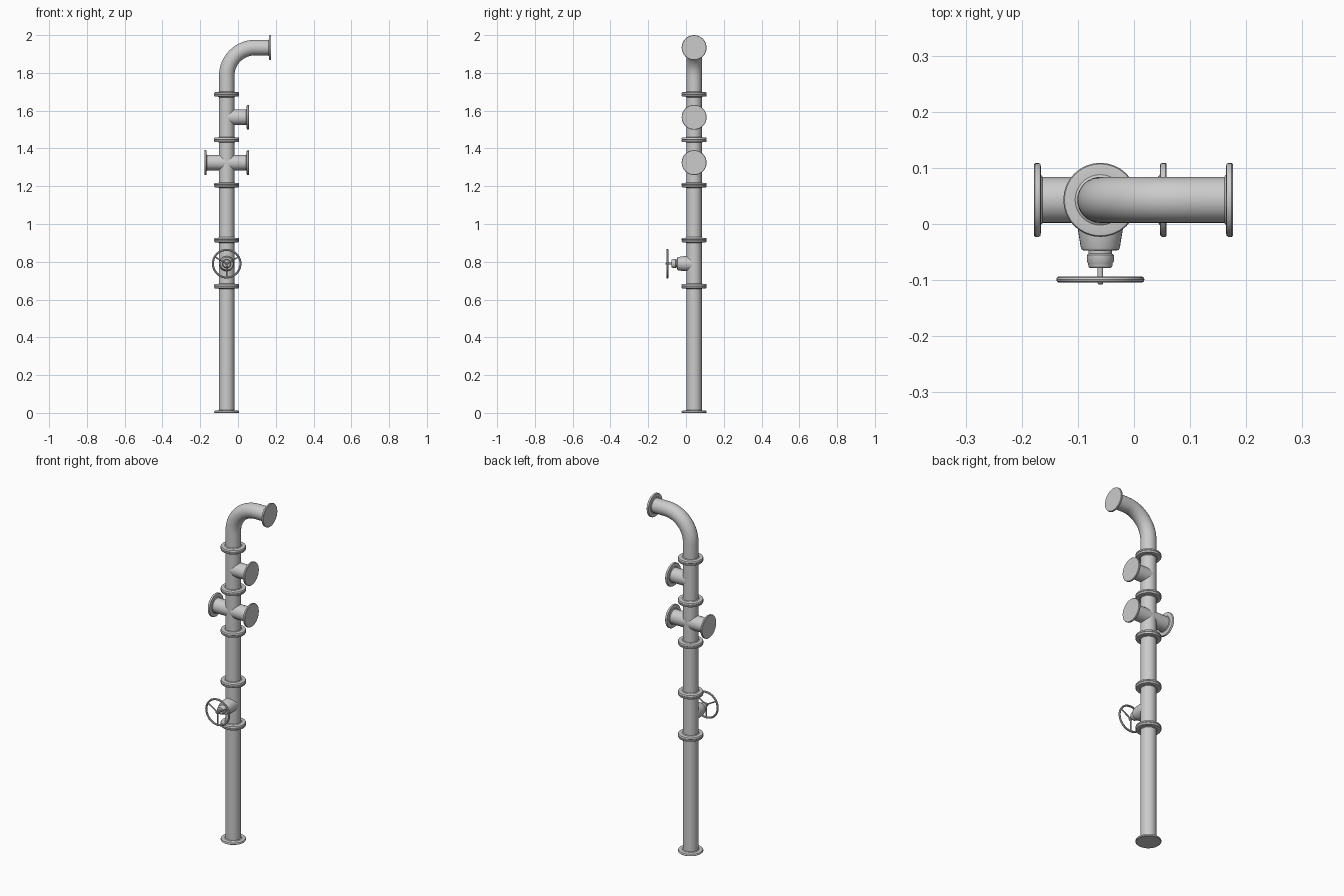
import bpy, bmesh, math
from mathutils import Vector

if "Cube" in bpy.data.objects:
    bpy.data.objects.remove(bpy.data.objects["Cube"])

CX, CY = -0.06, 0.043          # axis of the riser
R = 0.041                      # pipe radius
SIDES = 32
UP, RIGHT, FRONT = Vector((0, 0, 1)), Vector((1, 0, 0)), Vector((0, -1, 0))
# flange profile: distance from the mating face, radius
FLANGE = [(0, 0), (0, .064), (.002, .066), (.008, .066), (.011, .064),
          (.012, .059), (.012, .045), (.015, R)]


def at(z):
    return Vector((CX, CY, z))


def sweep(name, rings, sides=SIDES):
    """Skin circular rings given as (centre, axis, radius)."""
    bm = bmesh.new()
    loops = []
    for c, axis, r in rings:
        u = RIGHT if abs(axis.y) > .9 else Vector((0, 1, 0))
        v = axis.cross(u)
        if r == 0:
            loops.append([bm.verts.new(c)] * sides)
        else:
            loops.append([bm.verts.new(c + r * (math.cos(a) * u + math.sin(a) * v))
                          for a in (2 * math.pi * i / sides for i in range(sides))])
    for a, b in zip(loops, loops[1:]):
        for i in range(sides):
            j = (i + 1) % sides
            bm.faces.new(list(dict.fromkeys((a[i], a[j], b[j], b[i]))))
    bmesh.ops.recalc_face_normals(bm, faces=bm.faces)
    me = bpy.data.meshes.new(name)
    bm.to_mesh(me)
    bm.free()
    return finish(bpy.data.objects.new(name, me))


def finish(ob):
    if ob.name not in bpy.context.collection.objects:
        bpy.context.collection.objects.link(ob)
    bpy.ops.object.select_all(action='DESELECT')
    bpy.context.view_layer.objects.active = ob
    ob.select_set(True)
    bpy.ops.object.shade_smooth_by_angle(angle=math.radians(35))
    return ob


def start_flange(p, axis):
    return [(p + axis * d, axis, r) for d, r in FLANGE]


def end_flange(p, axis):
    return [(p - axis * d, axis, r) for d, r in reversed(FLANGE)]


def pipe(name, z0, z1):
    sweep(name, start_flange(at(z0), UP) + end_flange(at(z1), UP))


def branch(name, z, axis):
    c = at(z)
    sweep(name, [(c, axis, 0), (c, axis, R)] + end_flange(c + axis * .118, axis))


# Straight flanged sections
pipe("lower_pipe", 0, .671)
pipe("valve_body", .671, .915)
pipe("middle_pipe", .915, 1.206)
pipe("cross_body", 1.206, 1.446)
pipe("tee_body", 1.446, 1.686)

# Side outlets
branch("cross_right_outlet", 1.325, RIGHT)
branch("cross_left_outlet", 1.325, -RIGHT)
branch("tee_outlet", 1.565, RIGHT)

# Top elbow
TOP, BEND = 1.934, .15
rings = start_flange(at(1.686), UP)
for i in range(17):
    t = math.pi / 2 * i / 16
    rings.append((Vector((CX + BEND * (1 - math.cos(t)), CY, TOP - BEND + BEND * math.sin(t))),
                  Vector((math.sin(t), 0, math.cos(t))), R))
rings += end_flange(Vector((.176, CY, TOP)), RIGHT)
sweep("top_elbow", rings)

# Valve bonnet, gland and stem along the front direction: (y, radius)
VZ = .79


def turned(name, profile, sides=SIDES):
    return sweep(name, [(Vector((CX, y, VZ)), FRONT, r) for y, r in profile], sides)


turned("valve_bonnet", [(.043, 0), (.043, .040), (-.010, .040), (-.041, .035),
                        (-.046, .033), (-.047, .030), (-.047, 0)])
turned("valve_gland", [(-.045, 0), (-.045, .021), (-.053, .021), (-.055, .024), (-.067, .024),
                       (-.070, .022), (-.076, .021), (-.078, .019), (-.078, 0)])
turned("valve_stem", [(-.07, 0), (-.07, .005), (-.106, .005), (-.108, .003), (-.108, 0)], 16)

# Handwheel
WHEEL = Vector((CX, -.099, VZ))
bpy.ops.mesh.primitive_torus_add(location=WHEEL, rotation=(math.pi / 2, 0, 0), major_radius=.073,
                                 minor_radius=.0055, major_segments=40, minor_segments=10)
rim = bpy.context.object
rim.name = "handwheel_rim"
finish(rim)
turned("handwheel_hub", [(-.094, 0), (-.094, .010), (-.104, .010), (-.104, 0)], 20)
for k, deg in enumerate((30, 150, 270)):
    a = math.radians(deg)
    d = Vector((math.cos(a), 0, math.sin(a)))
    sweep(f"handwheel_spoke_{k + 1}", [(WHEEL, d, .004), (WHEEL + d * .072, d, .004)], 10)
